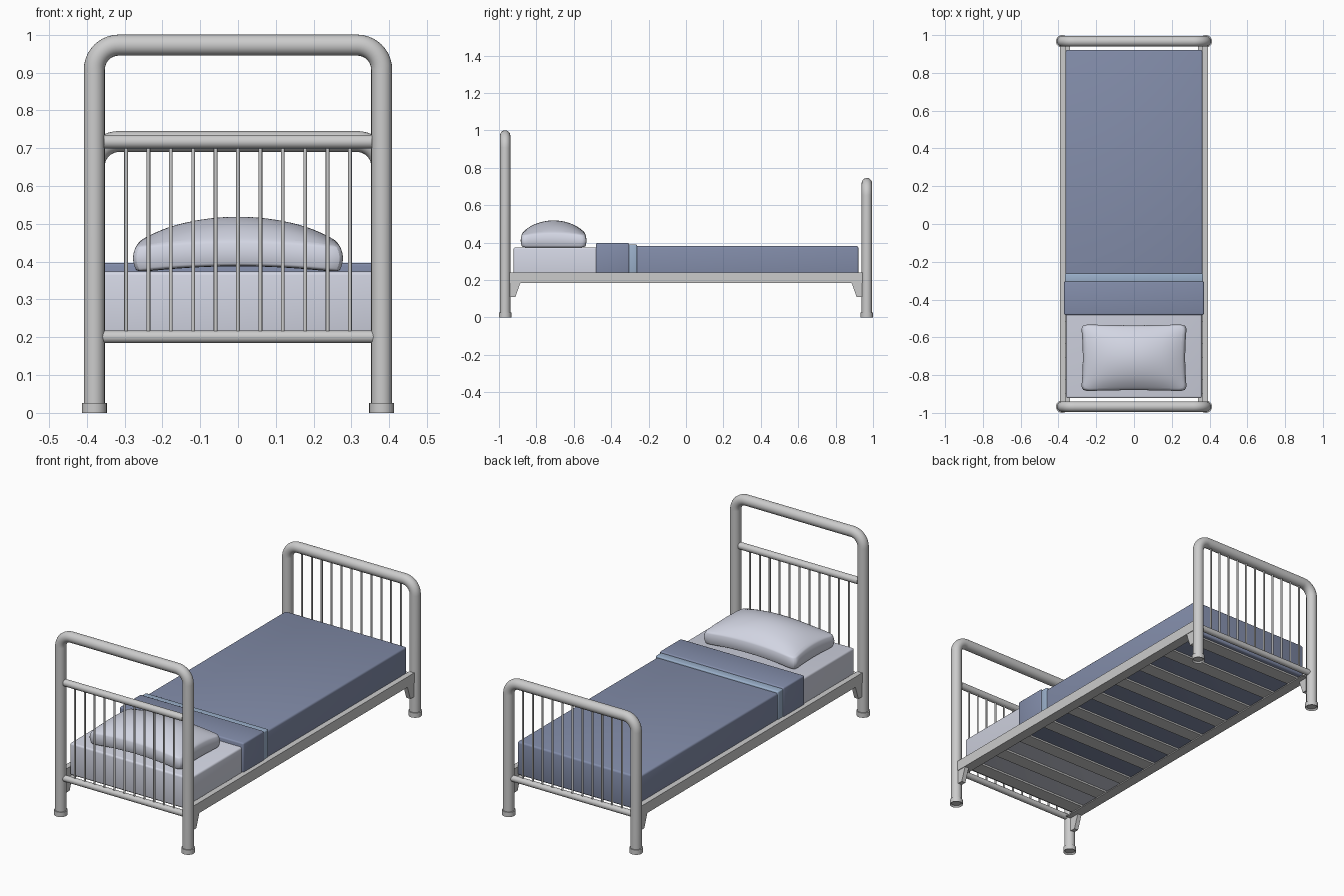
import bpy, bmesh, math
from mathutils import Vector

if "Cube" in bpy.data.objects:
    bpy.data.objects.remove(bpy.data.objects["Cube"])


def material(name, rgb):
    m = bpy.data.materials.new(name)
    m.diffuse_color = (*rgb, 1)
    m.use_nodes = True
    m.node_tree.nodes["Principled BSDF"].inputs["Base Color"].default_value = m.diffuse_color
    return m


LINEN = material("linen", (0.65, 0.67, 0.77))
BLUE = material("blue_cloth", (0.225, 0.265, 0.40))
TRIM = material("pale_blue_cloth", (0.33, 0.44, 0.60))


def add(name, bm, mat=None, smooth=False):
    bmesh.ops.recalc_face_normals(bm, faces=bm.faces)
    me = bpy.data.meshes.new(name)
    bm.to_mesh(me)
    bm.free()
    ob = bpy.data.objects.new(name, me)
    bpy.context.collection.objects.link(ob)
    if mat:
        me.materials.append(mat)
    if smooth:
        bpy.context.view_layer.objects.active = ob
        ob.select_set(True)
        bpy.ops.object.shade_smooth_by_angle(angle=math.radians(40))
        ob.select_set(False)
    return ob


def box(name, lo, hi, mat=None, bevel=0.0):
    bm = bmesh.new()
    bmesh.ops.create_cube(bm, size=1)
    for v in bm.verts:
        v.co = [l + (c + 0.5) * (h - l) for c, l, h in zip(v.co, lo, hi)]
    if bevel:
        bmesh.ops.bevel(bm, geom=bm.edges[:], offset=bevel, segments=3,
                        profile=0.5, affect='EDGES')
    return add(name, bm, mat, bool(bevel))


def tube(name, pts, r, sides=24):
    # Sweep a circle along a path lying in an x-z plane
    pts = [Vector(p) for p in pts]
    bm = bmesh.new()
    rings = []
    for i, p in enumerate(pts):
        a, b = pts[max(i - 1, 0)], pts[min(i + 1, len(pts) - 1)]
        side = Vector((0, 1, 0)).cross((b - a).normalized())
        rings.append([bm.verts.new(p + r * (math.cos(t) * side + math.sin(t) * Vector((0, 1, 0))))
                      for t in (2 * math.pi * k / sides for k in range(sides))])
    for s, e in zip(rings, rings[1:]):
        for k in range(sides):
            n = (k + 1) % sides
            bm.faces.new((s[k], s[n], e[n], e[k]))
    bm.faces.new(rings[0])
    bm.faces.new(rings[-1])
    return add(name, bm, smooth=True)


def foot(name, x, y):
    # Ferrule with a hollow underside
    bm = bmesh.new()
    bmesh.ops.create_cone(bm, cap_ends=True, segments=24, radius1=0.033, radius2=0.033, depth=0.026)
    bmesh.ops.translate(bm, verts=bm.verts, vec=(x, y, 0.013))
    bm.normal_update()
    base = min(bm.faces, key=lambda f: f.normal.z)
    bmesh.ops.inset_region(bm, faces=[base], thickness=0.008)
    bmesh.ops.translate(bm, verts=base.verts, vec=(0, 0, 0.008))
    add(name, bm, smooth=True)


def end_frame(name, y, top, spindle_top, spacing):
    # Bent hoop, lower rail, spindles and feet
    px, cr, z = 0.38, 0.065, top - 0.0275
    arc = [(px - cr + cr * math.cos(a), z - cr + cr * math.sin(a))
           for a in (math.pi / 2 * k / 10 for k in range(11))]
    half = [(px, 0.01)] + arc
    path = [(x, y, h) for x, h in half] + [(-x, y, h) for x, h in reversed(half)]
    tube(name + "_hoop", path, 0.0278)
    tube(name + "_lower_rail", [(-px, y, 0.201), (px, y, 0.201)], 0.0165, 16)
    for k in range(-5, 6):
        tube(f"{name}_spindle", [(k * spacing, y, 0.2), (k * spacing, y, spindle_top)], 0.005, 10)
    for s in (-1, 1):
        foot(name + "_foot", s * px, y)


end_frame("headboard", -0.967, 1.0, 0.715, 0.0592)
end_frame("footboard", 0.967, 0.745, 0.715, 0.0592)
tube("headboard_middle_rail", [(-0.355, -0.967, 0.717), (0.355, -0.967, 0.717)], 0.0185, 16)

# Side rails with an inner ledge, and corner gussets
for s in (-1, 1):
    x0, x1 = sorted((s * 0.363, s * 0.393))
    box("side_rail", (x0, -0.95, 0.185), (x1, 0.95, 0.241))
    l0, l1 = sorted((s * 0.338, s * 0.364))
    box("rail_ledge", (l0, -0.945, 0.185), (l1, 0.945, 0.191))
    for e in (-1, 1):
        bm = bmesh.new()
        prof = [(0.95, 0.186), (0.885, 0.186), (0.912, 0.11), (0.95, 0.11)]
        f = bm.faces.new([bm.verts.new((x0 + 0.003, e * y, z)) for y, z in prof])
        ext = bmesh.ops.extrude_face_region(bm, geom=[f])["geom"]
        bmesh.ops.translate(bm, vec=(0.024, 0, 0),
                            verts=[v for v in ext if isinstance(v, bmesh.types.BMVert)])
        add("corner_gusset", bm)

# Slats resting on the ledges
for k in range(10):
    y = -0.86 + k * 1.72 / 9
    box("slat", (-0.363, y - 0.038, 0.191), (0.363, y + 0.038, 0.201))

# Bedding
box("mattress", (-0.359, -0.922, 0.201), (0.359, 0.912, 0.374), LINEN, 0.01)
box("blanket", (-0.362, -0.47, 0.2), (0.362, 0.922, 0.381), BLUE, 0.01)
box("blanket_fold", (-0.37, -0.482, 0.236), (0.37, -0.303, 0.397), BLUE, 0.008)
box("blanket_trim", (-0.366, -0.31, 0.236), (0.366, -0.262, 0.39), TRIM, 0.006)

# Pillow: arched underside, domed top, slightly flared corners
bm = bmesh.new()
bmesh.ops.create_cube(bm, size=2)
bmesh.ops.subdivide_edges(bm, edges=bm.edges[:], cuts=7, use_grid_fill=True)
for v in bm.verts:
    u, w, h = v.co
    low = 0.372 + 0.016 * (1 - u * u)
    high = 0.449 + 0.056 * (1 - u * u) * (1 - 0.7 * w * w) + 0.016 * (1 - w * w)
    if max(abs(u), abs(w)) > 0.99:
        high -= 0.008
    belly = 1 - 0.04 * h * h
    v.co = (0.281 * u * belly * (0.965 + 0.035 * w * w),
            -0.708 + 0.178 * w * belly * (0.965 + 0.035 * u * u),
            low + (high - low) * (h + 1) / 2)
pillow = add("pillow", bm, LINEN, True)
sub = pillow.modifiers.new("soften", 'SUBSURF')
sub.levels = sub.render_levels = 2
